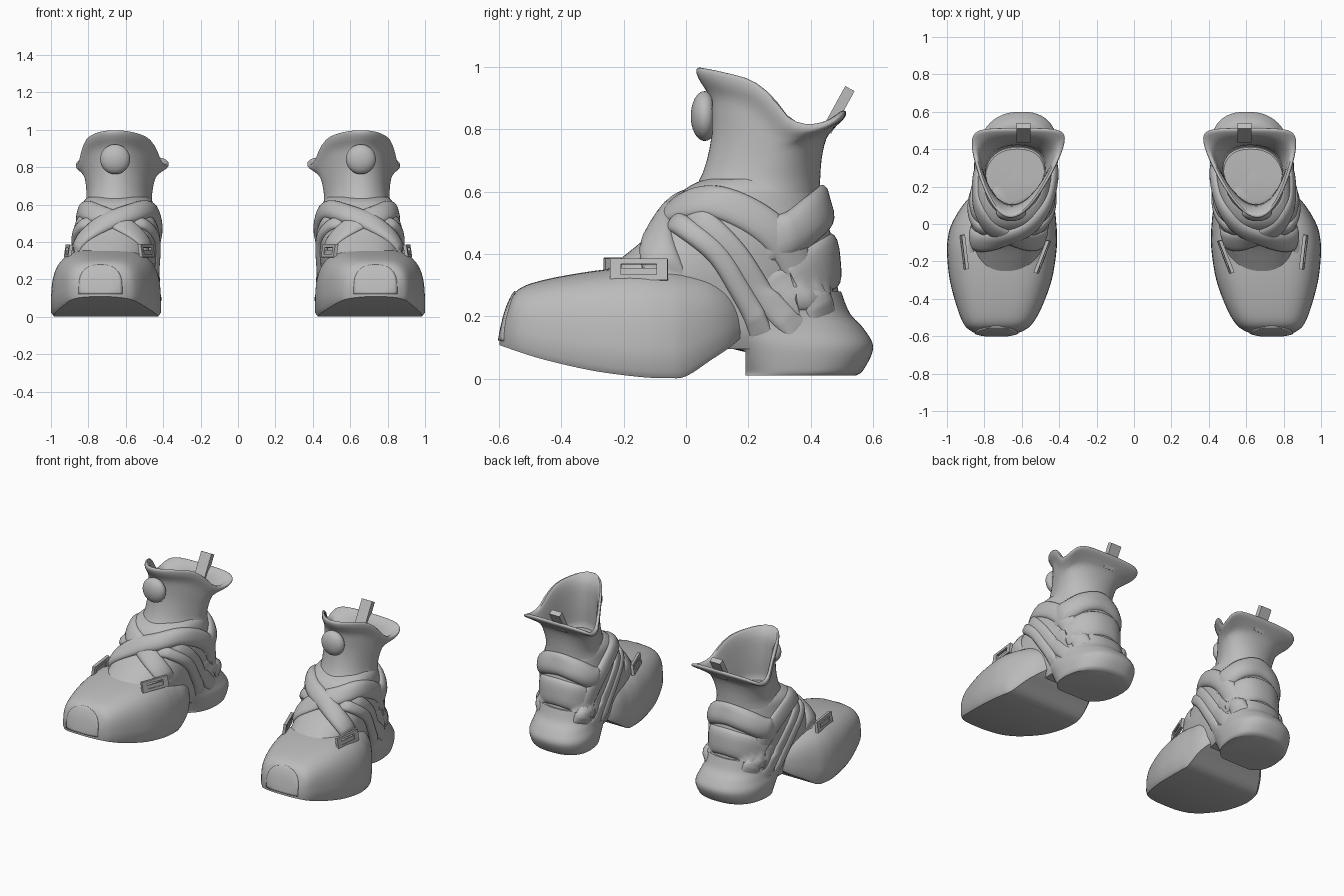
import bpy, bmesh, math
from mathutils import Vector
from mathutils.bvhtree import BVHTree

cube = bpy.data.objects.get("Cube")
if cube:
    bpy.data.objects.remove(cube, do_unlink=True)

grey = bpy.data.materials.new("boot grey")
grey.use_nodes = True
COLOUR = (0.5, 0.5, 0.5, 1)
grey.diffuse_color = COLOUR
grey.node_tree.nodes["Principled BSDF"].inputs["Base Color"].default_value = COLOUR

solid_v, solid_f = [], []          # surfaces that straps are laid on


def mid_x(y):
    return 0.663 - 0.1 * y


def spline(pts, steps):
    """Smooth curve through tuples of any length."""
    out, last = [], len(pts) - 1
    for i in range(last):
        a, b, c, d = (pts[max(0, min(last, i + k))] for k in (-1, 0, 1, 2))
        for s in range(steps):
            t = s / steps
            out.append(tuple(q + t / 2 * (r - p + t * (2*p - 5*q + 4*r - e + t * (3*(q - r) + e - p)))
                             for p, q, r, e in zip(a, b, c, d)))
    return out + [tuple(pts[-1])]


def finish(name, bm, angle=40, base=False):
    bmesh.ops.recalc_face_normals(bm, faces=bm.faces)
    if base:
        bm.verts.index_update()
        n = len(solid_v)
        solid_v.extend(v.co.copy() for v in bm.verts)
        solid_f.extend([v.index + n for v in f.verts] for f in bm.faces)
    mesh = bpy.data.meshes.new(name)
    bm.to_mesh(mesh)
    bm.free()
    mesh.materials.append(grey)
    ob = bpy.data.objects.new(name, mesh)
    bpy.context.collection.objects.link(ob)
    bpy.ops.object.select_all(action="DESELECT")
    ob.select_set(True)
    bpy.context.view_layer.objects.active = ob
    bpy.ops.object.shade_smooth_by_angle(angle=math.radians(angle))
    ob.modifiers.new("other boot", "MIRROR")
    return ob


def loft(name, rings, angle=40, base=False):
    bm = bmesh.new()
    rows = [[bm.verts.new(p) for p in ring] for ring in rings]
    n = len(rows[0])
    for a, b in zip(rows, rows[1:]):
        for i in range(n):
            bm.faces.new((a[i], a[(i + 1) % n], b[(i + 1) % n], b[i]))
    bm.faces.new(rows[0])
    bm.faces.new(rows[-1])
    return finish(name, bm, angle, base)


def power(v, n):
    return math.copysign(abs(v) ** (2 / n), v)


def flat_ring(z, front, back, half, clip=-9, n=2.4, count=56):
    """Horizontal rounded ring, optionally cut straight at the front."""
    pts = []
    for i in range(count):
        a = math.tau * i / count
        y = (front + back) / 2 - (back - front) / 2 * power(math.cos(a), n)
        pts.append((mid_x(y) + half * power(math.sin(a), n), max(y, clip), z))
    return pts


# Toe box: arched sections along the foot
def toe_section(y, inner, outer, low, high):
    c, half, count = (inner + outer) / 2, (outer - inner) / 2, 36
    wall = min(0.02, (high - low) / 3)
    pts = [(c + half * 0.95, y, low)]
    for i in range(count + 1):
        a = math.pi * i / count
        pts.append((c + half * power(math.cos(a), 3.4), y,
                    low + wall + (high - low - wall) * max(0, math.sin(a)) ** (2 / 3.4)))
    return pts + [(c - half * 0.95, y, low)]


toe = [(-.598, .69, .78, .108, .12), (-.59, .645, .83, .105, .165), (-.57, .59, .875, .098, .235),
       (-.535, .545, .91, .086, .288), (-.45, .495, .945, .06, .318), (-.3, .44, .985, .026, .345),
       (-.15, .415, 1, .006, .36), (-.06, .412, .993, .002, .356), (0, .415, .975, .008, .35),
       (.08, .425, .93, .06, .335), (.14, .455, .88, .1, .3), (.185, .51, .82, .14, .24)]
loft("toe_box", [toe_section(*s) for s in spline(toe, 4)], base=True)

# Ankle body: rings stacked from the arch to the instep
ankle = [(.095, -.02, .5, .17), (.15, -.15, .52, .19), (.22, -.2, .5, .2), (.3, -.3, .485, .21),
         (.36, -.24, .475, .215), (.46, -.12, .465, .215), (.55, -.05, .435, .2),
         (.61, 0, .42, .185), (.64, .06, .4, .16)]
loft("ankle_body", [flat_ring(*r) for r in spline(ankle, 4)], base=True)

# Heel: flared block with a straight front edge below the arch
heel = [(.01, .17, .545, .195), (.03, .17, .57, .205), (.1, .13, .6, .214),
        (.16, .07, .57, .204), (.21, .04, .525, .2), (.28, .03, .497, .203)]
loft("heel", [flat_ring(*r, clip=.19 if r[0] < .1 else -9) for r in spline(heel, 5)], base=True)

# Shaft: egg-shaped tube with a wavy lip, inner wall and floor
RIM = spline([(.03, .995), (.1, .982), (.2, .955), (.27, .905), (.33, .835), (.39, .815),
              (.46, .828), (.52, .865)], 6)


def rim_height(y):
    for (a, p), (b, q) in zip(RIM, RIM[1:]):
        if y <= b:
            return p + (q - p) * max(0, (y - a) / (b - a))
    return RIM[-1][1]


def shaft_ring(v, front, back, half, skew):
    pts, bottom = [], 0.58
    for i in range(64):
        a = math.tau * i / 64
        y = (front + back) / 2 - (back - front) / 2 * math.cos(a + skew * math.sin(a))
        lip = .27 - .24 * math.cos(a + .8 * math.sin(a))
        pts.append((mid_x(y) + half * math.sin(a), y, bottom + v * (rim_height(lip) - bottom)))
    return pts


shaft = [(0, .01, .43, .19, .1), (.2, .055, .43, .175, .15), (.45, .08, .435, .178, .25),
         (.68, .08, .45, .19, .4), (.8, .07, .475, .212, .6), (.9, .045, .503, .242, .75),
         (.96, .034, .513, .248, .8), (1, .036, .51, .242, .8), (.99, .055, .493, .22, .8),
         (.85, .095, .46, .195, .6), (.5, .105, .425, .165, .3), (.2, .1, .42, .155, .2),
         (.18, .12, .4, .13, .2)]
loft("shaft", [shaft_ring(*r) for r in spline(shaft, 3)], base=True)

surface = BVHTree.FromPolygons(solid_v, solid_f)


# Straps: curves laid over the solid parts, sinking in at both ends
def on_surface(p):
    core = Vector((mid_x(.2), .2, p.z - .08))
    out = (p - core).normalized()
    hit, normal, _, _ = surface.ray_cast(core + out * 2, -out)
    return hit, normal


def strap(name, path, width, thick):
    path = spline(path, 8)
    pts = [Vector((mid_x(y) + dx, y, z)) for dx, y, z in path]
    rings, last = [], len(pts) - 1
    for i, p in enumerate(pts):
        along = (pts[min(last, i + 1)] - pts[max(0, i - 1)]).normalized()
        hit, normal = on_surface(p)
        out = Vector((p.x - mid_x(.2), p.y - .2, .15)).normalized()
        normal = (normal + out).normalized()
        side = normal.cross(along).normalized()
        rise = min(1, min(i, last - i) / 7)
        top, under = [], []
        for u in (-1, -.9, -.7, -.35, 0, .35, .7, .9, 1):
            h, _ = on_surface(hit + side * width / 2 * u)
            lift = thick * 1.15 * (1 - abs(u) ** 4 * .8)
            top.append(h + normal * (lift * rise - .006 * (1 - rise)))
            under.append(h - normal * .018)
        rings.append(top + under[::-1])
    ob = loft(name, rings, 60)
    smooth = ob.modifiers.new("soften", "SMOOTH")
    smooth.factor, smooth.iterations = .4, 3


for s, label in ((1, "outer"), (-1, "inner")):
    # Wide strap from the buckle over the instep, down the far side
    strap(label + "_cross_strap",
          [(s * .24, -.12, .34), (s * .2, -.11, .39), (s * .12, -.1, .455), (s * .02, -.08, .515),
           (-s * .1, -.02, .555), (-s * .17, .08, .57), (-s * .2, .2, .525), (-s * .21, .31, .45),
           (-s * .2, .41, .34), (-s * .18, .45, .25), (-s * .17, .46, .2)],
          .11, .024 if s > 0 else .015)
    # Two bands that leave a leaf-shaped hollow below the wide strap
    strap(label + "_middle_strap",
          [(s * .14, .0, .53), (s * .19, .07, .495), (s * .21, .16, .4), (s * .205, .24, .28),
           (s * .2, .31, .2), (s * .19, .36, .15)], .075, .013)
    strap(label + "_lower_strap",
          [(s * .1, -.05, .51), (s * .16, .0, .485), (s * .21, .1, .4), (s * .21, .17, .29),
           (s * .2, .22, .2), (s * .19, .24, .13)], .07, .02)

# Overlapping bands around the back of the heel
strap("heel_counter", [(.2, .28, .24), (.19, .37, .3), (.13, .45, .36), (0, .49, .385),
                       (-.13, .45, .36), (-.19, .37, .3), (-.2, .28, .24)], .17, .02)
strap("ankle_band", [(.19, .24, .44), (.18, .33, .46), (.12, .41, .52), (0, .44, .55),
                     (-.12, .41, .52), (-.18, .33, .46), (-.19, .24, .44)], .14, .03)

# Toe cap: thin arched plate on the tip
bm = bmesh.new()
rows = []
for j in range(15):
    t = j / 14
    half = .115 * (1 - t ** 4 * .98) ** .5
    z, row = .122 + .156 * t, []
    for i in range(17):
        hit, normal, _, _ = surface.ray_cast(Vector((.735 + half * (i / 8 - 1), -2, z)), Vector((0, 1, 0)))
        row.append(bm.verts.new(hit + normal * .005))
    rows.append(row)
for a, b in zip(rows, rows[1:]):
    for i in range(16):
        bm.faces.new((a[i], a[i + 1], b[i + 1], b[i]))
cap = finish("toe_cap", bm)
cap.modifiers.new("thickness", "SOLIDIFY").thickness = .01


# Buckles and pull tab from boxes set along a direction
def box(bm, centre, along, up, size):
    along, up = Vector(along).normalized(), Vector(up).normalized()
    across = along.cross(up).normalized()
    verts = bmesh.ops.create_cube(bm, size=1)["verts"]
    for v in verts:
        v.co = Vector(centre) + along * v.co.x * size[0] + across * v.co.y * size[1] + up * v.co.z * size[2]


def buckle(name, centre, along, lean):
    bm = bmesh.new()
    c, a, up = Vector(centre), Vector(along).normalized(), Vector((lean, 0, 1)).normalized()
    for k in (-1, 1):
        box(bm, c + a * k * .075, a, up, (.035, .018, .068))
        box(bm, c + up * k * .026, a, up, (.18, .018, .018))
    box(bm, c - up * .015, a, up, (.13, .008, .04))
    finish(name, bm, 20)


buckle("outer_buckle", (.907, -.15, .35), (-.02, -.17, 0), -.15)
buckle("inner_buckle", (.49, -.175, .352), (.07, -.18, 0), .15)

bm = bmesh.new()
box(bm, (.59, .488, .862), (1, 0, 0), (0, .55, 1), (.075, .034, .155))
finish("pull_tab", bm, 20)

# Round flattened badge on the front of the shaft
bm = bmesh.new()
bmesh.ops.create_uvsphere(bm, u_segments=32, v_segments=16, radius=.08)
for v in bm.verts:
    v.co = Vector((.657 + v.co.x, min(.085, .06 + v.co.y * .56), .842 + v.co.z))
finish("round_badge", bm, 60)
